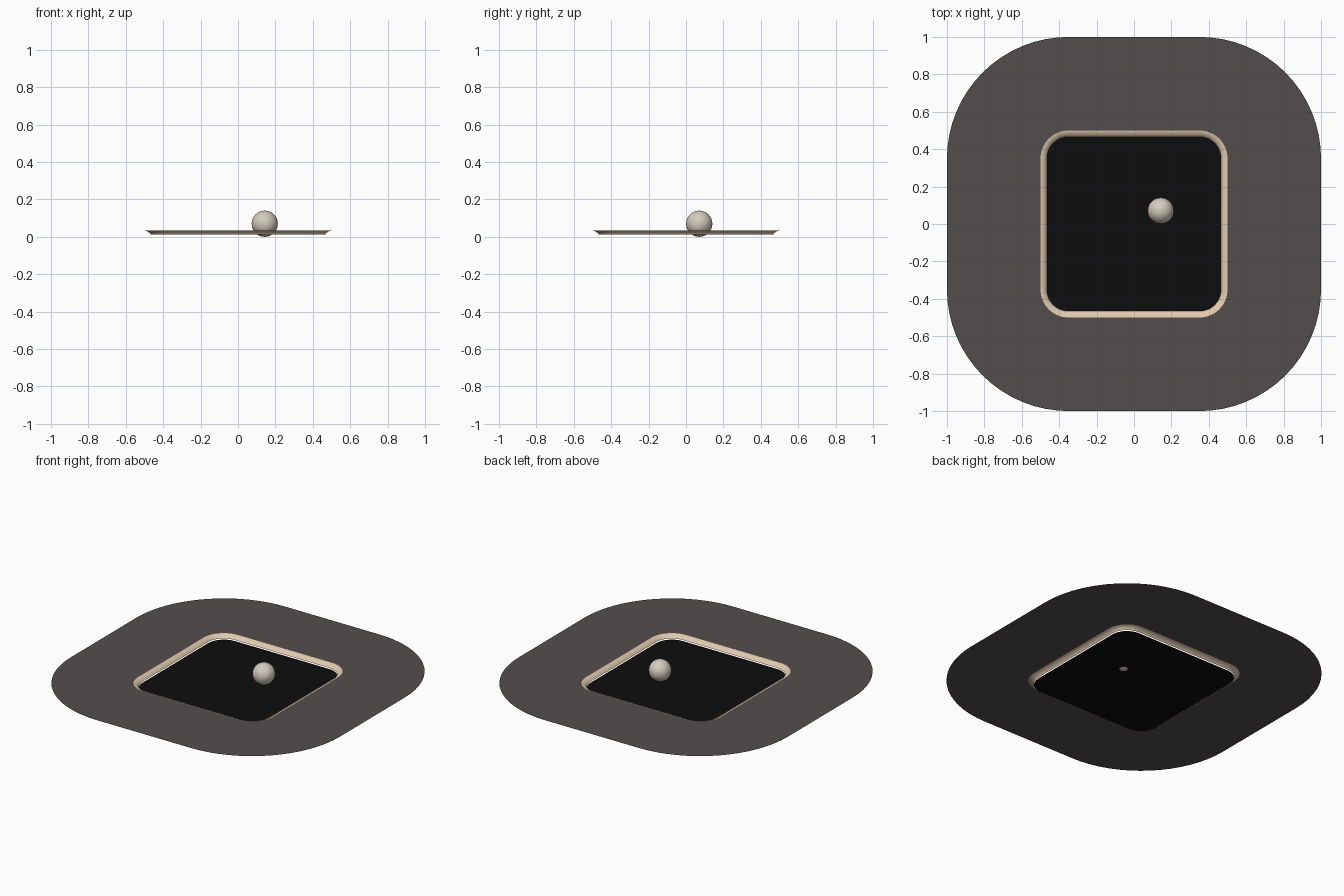
import bpy
import bmesh
from math import cos, sin, pi

cube = bpy.data.objects.get("Cube")
if cube:
    bpy.data.objects.remove(cube)


def material(name, rgb):
    mat = bpy.data.materials.new(name)
    mat.use_nodes = True
    mat.diffuse_color = (*rgb, 1)
    mat.node_tree.nodes["Principled BSDF"].inputs["Base Color"].default_value = (*rgb, 1)
    return mat


warm_grey = material("warm grey", (0.085, 0.076, 0.074))
beige = material("beige", (0.76, 0.59, 0.42))
black = material("black", (0.004, 0.004, 0.004))
ivory = material("ivory", (0.66, 0.60, 0.51))

CORNER = 0.35   # centre of every corner arc
STEPS = 16      # segments per corner


def rounded_loop(bm, half, z):
    """Rounded square of the given half width."""
    r = half - CORNER
    verts = []
    for q, (sx, sy) in enumerate([(1, 1), (-1, 1), (-1, -1), (1, -1)]):
        for i in range(STEPS + 1):
            a = (q + i / STEPS) * pi / 2
            verts.append(bm.verts.new((sx * CORNER + r * cos(a), sy * CORNER + r * sin(a), z)))
    return verts


def sheet(name, profile, mat, filled=False):
    """Bridge rounded loops listed from outside to inside as (half width, z)."""
    bm = bmesh.new()
    loops = [rounded_loop(bm, h, z) for h, z in profile]
    for outer, inner in zip(loops, loops[1:]):
        for i in range(len(outer)):
            j = (i + 1) % len(outer)
            bm.faces.new((outer[i], outer[j], inner[j], inner[i]))
    if filled:
        bm.faces.new(loops[-1])
    mesh = bpy.data.meshes.new(name)
    bm.to_mesh(mesh)
    bm.free()
    mesh.materials.append(mat)
    mesh.shade_smooth()
    obj = bpy.data.objects.new(name, mesh)
    bpy.context.collection.objects.link(obj)
    return obj


# Flat surround, rolled rim and sunken floor
sheet("surround", [(1.0, 0.033), (0.5, 0.033)], warm_grey)
sheet("rim", [(0.5, 0.033), (0.489, 0.031), (0.478, 0.025), (0.470, 0.018), (0.466, 0.012)], beige)
sheet("floor", [(0.466, 0.005)], black, filled=True)

# Ball resting in the tray
bpy.ops.mesh.primitive_uv_sphere_add(segments=32, ring_count=16, radius=0.07, location=(0.143, 0.071, 0.07))
ball = bpy.context.object
ball.name = "ball"
ball.data.materials.append(ivory)
bpy.ops.object.shade_smooth()
